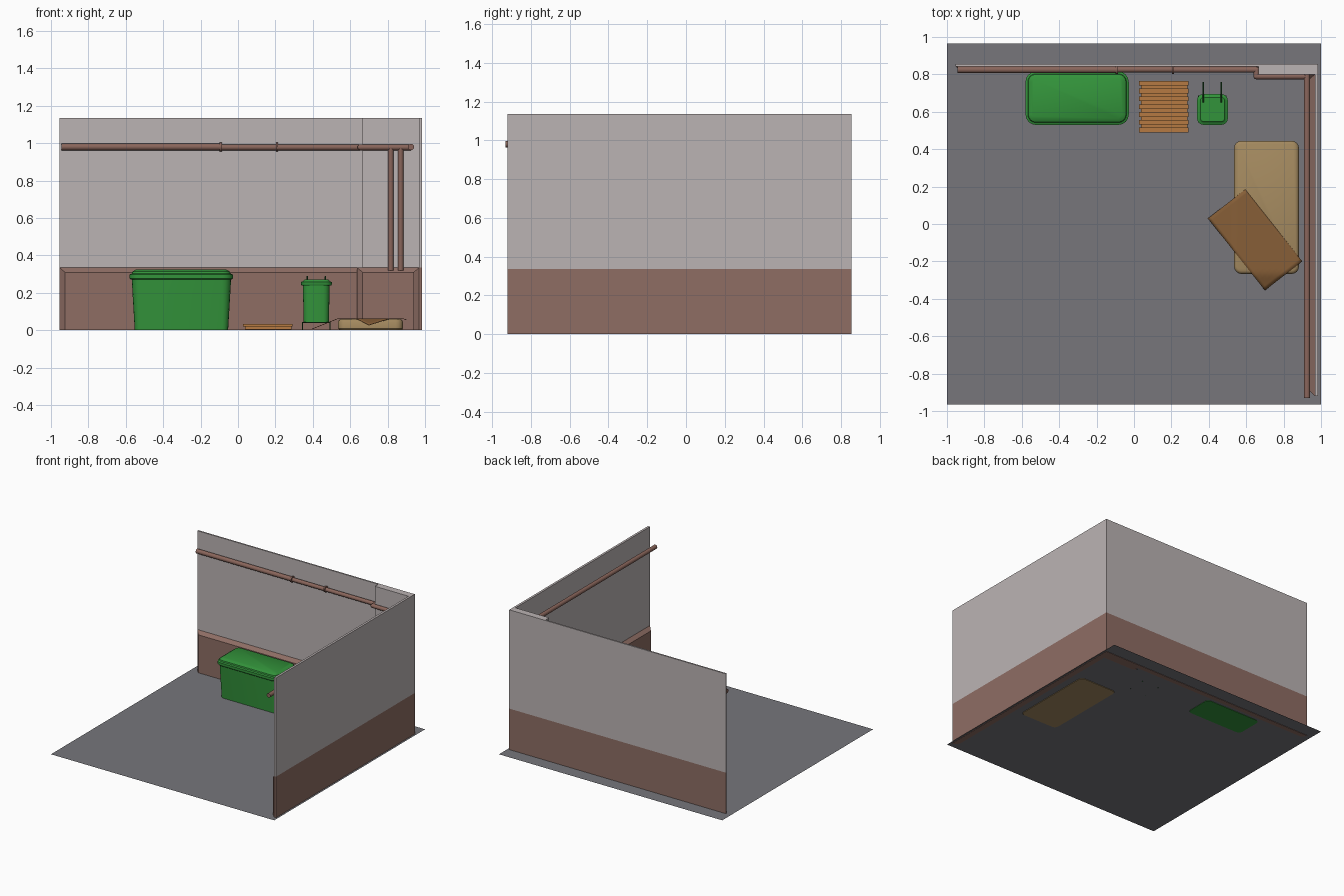
import bpy, bmesh, math
from mathutils import Vector

cube = bpy.data.objects.get("Cube")
if cube:
    bpy.data.objects.remove(cube)


def material(name, r, g, b):
    m = bpy.data.materials.new(name)
    m.use_nodes = True
    colour = [(c / 255) ** 2.2 for c in (r, g, b)] + [1]
    m.diffuse_color = colour
    m.node_tree.nodes["Principled BSDF"].inputs["Base Color"].default_value = colour
    return m


GREY = material("floor_grey", 118, 117, 122)
PLASTER = material("plaster", 186, 178, 178)
BROWN = material("dado_brown", 141, 109, 100)
RUST = material("pipe_brown", 136, 101, 91)
GREEN = material("bin_green", 54, 146, 61)
DARK = material("frame_green", 36, 88, 42)
TAN = material("mattress_tan", 162, 136, 95)
CARD = material("card_brown", 134, 95, 58)
WOOD = material("pallet_wood", 180, 121, 68)


def finish(name, bm, mat, smooth=False):
    bmesh.ops.recalc_face_normals(bm, faces=bm.faces)
    mesh = bpy.data.meshes.new(name)
    bm.to_mesh(mesh)
    bm.free()
    mesh.materials.append(mat)
    ob = bpy.data.objects.new(name, mesh)
    bpy.context.collection.objects.link(ob)
    if smooth:
        bpy.ops.object.select_all(action='DESELECT')
        ob.select_set(True)
        bpy.context.view_layer.objects.active = ob
        bpy.ops.object.shade_smooth_by_angle(angle=math.radians(35))
    return ob


def box(name, lo, hi, mat, bend=None):
    """Box between two corners; bend may move each corner."""
    bm = bmesh.new()
    bmesh.ops.create_cube(bm, size=1)
    for v in bm.verts:
        side = v.co.copy()
        v.co = Vector([hi[i] if side[i] > 0 else lo[i] for i in range(3)])
        if bend:
            bend(v.co, side)
    return finish(name, bm, mat)


def pipe(name, points, radius, mat=RUST, sides=12):
    """Straight capped tubes between successive points, with ball joints."""
    bm = bmesh.new()
    pts = [Vector(p) for p in points]
    for a, b in zip(pts, pts[1:]):
        d = b - a
        mtx = d.to_track_quat('Z', 'Y').to_matrix().to_4x4()
        mtx.translation = (a + b) / 2
        bmesh.ops.create_cone(bm, cap_ends=True, segments=sides, radius1=radius,
                              radius2=radius, depth=d.length, matrix=mtx)
    for p in pts[1:-1]:
        ball = bmesh.ops.create_uvsphere(bm, u_segments=sides, v_segments=8, radius=radius)
        bmesh.ops.translate(bm, verts=ball["verts"], vec=p)
    return finish(name, bm, mat, True)


def rounded_stack(name, x0, x1, y0, y1, r, layers, mat):
    """Loft of rounded rectangles; layers are (height, inset)."""
    bm = bmesh.new()
    rings = []
    for z, inset in layers:
        rr = max(r - inset, 0.008)
        ring = []
        for k, (cx, cy) in enumerate(((x1, y1), (x0, y1), (x0, y0), (x1, y0))):
            cx += (inset + rr) * (-1 if cx == x1 else 1)
            cy += (inset + rr) * (-1 if cy == y1 else 1)
            for s in range(5):
                a = (k + s / 4) * math.pi / 2
                ring.append(bm.verts.new((cx + rr * math.cos(a), cy + rr * math.sin(a), z)))
        rings.append(ring)
    for a, b in zip(rings, rings[1:]):
        for i in range(len(a)):
            j = (i + 1) % len(a)
            bm.faces.new((a[i], a[j], b[j], b[i]))
    bm.faces.new(rings[0])
    bm.faces.new(rings[-1])
    return finish(name, bm, mat, True)


# Floor sheet
bm = bmesh.new()
bmesh.ops.create_grid(bm, x_segments=1, y_segments=1, size=1)
for v in bm.verts:
    v.co.y *= 0.965
    v.co.z = 0.003
finish("floor", bm, GREY)

# Walls: painted lower band, plaster above
DADO, TOP = 0.335, 1.135
for part, z0, z1, mat in (("lower", 0, DADO, BROWN), ("upper", DADO, TOP, PLASTER)):
    box("back_wall_" + part, (-0.955, 0.843, z0), (0.97, 0.855, z1), mat)
    box("left_wall_" + part, (0.967, -0.92, z0), (0.985, 0.855, z1), mat)
    box("corner_pier_" + part, (0.666, 0.80, z0), (0.967, 0.843, z1), mat)


# Dado panels with bevelled top and free end
def back_bevel(co, side):
    if side.y < 0:
        co.z -= 0.025 if side.z > 0 else 0
        co.x += 0.03 if side.x < 0 else 0


def left_bevel(co, side):
    if side.x < 0:
        co.z -= 0.025 if side.z > 0 else 0
        co.y += 0.03 if side.y < 0 else 0


box("back_dado", (-0.955, 0.815, 0), (0.967, 0.843, DADO), BROWN, back_bevel)
box("pier_dado", (0.636, 0.775, 0), (0.967, 0.80, DADO), BROWN, back_bevel)
box("pier_dado_side", (0.655, 0.785, 0), (0.68, 0.843, DADO - 0.02), BROWN)
box("left_dado", (0.938, -0.92, 0), (0.967, 0.80, DADO), BROWN, left_bevel)

# Pipes along both walls
PZ = 0.98
pipe("back_pipe_long", [(-0.945, 0.825, PZ), (-0.09, 0.825, PZ)], 0.018)
pipe("back_pipe_middle", [(-0.09, 0.826, PZ - 0.002), (0.21, 0.826, PZ - 0.002)], 0.016)
pipe("back_pipe_end", [(0.21, 0.825, PZ - 0.002), (0.655, 0.825, PZ - 0.002),
                       (0.655, 0.789, PZ - 0.002), (0.925, 0.789, PZ - 0.002)], 0.016)
for x in (-0.092, 0.208):
    pipe("pipe_collar", [(x - 0.006, 0.825, PZ), (x + 0.006, 0.825, PZ)], 0.024)
pipe("left_pipe", [(0.925, 0.80, PZ), (0.925, -0.93, PZ)], 0.017)
for x in (0.817, 0.87):
    pipe("down_pipe", [(x, 0.789, 0.32), (x, 0.789, PZ)], 0.015)

# Large bin with lid
rounded_stack("large_bin_body", -0.57, -0.035, 0.54, 0.805, 0.05,
              [(0, 0.018), (0.2, 0.006), (0.275, 0.002)], GREEN)
rounded_stack("large_bin_lid", -0.58, -0.028, 0.53, 0.815, 0.055,
              [(0.27, 0.008), (0.277, 0), (0.298, 0), (0.303, 0.012),
               (0.313, 0.015), (0.325, 0.035)], GREEN)

# Small bin on a wire stand
rounded_stack("small_bin_body", 0.347, 0.49, 0.542, 0.685, 0.035,
              [(0.045, 0.004), (0.245, 0)], GREEN)
rounded_stack("small_bin_lid", 0.337, 0.502, 0.53, 0.695, 0.035,
              [(0.24, 0.003), (0.245, 0), (0.258, 0), (0.262, 0.012), (0.27, 0.018)], GREEN)
for x in (0.344, 0.492):
    for y in (0.545, 0.685):
        pipe("stand_leg", [(x, y, 0), (x, y, 0.045)], 0.003, DARK, 6)
    pipe("stand_side_rail", [(x, 0.545, 0.042), (x, 0.685, 0.042)], 0.003, DARK, 6)
for y in (0.545, 0.685):
    pipe("stand_cross_rail", [(0.344, y, 0.042), (0.492, y, 0.042)], 0.003, DARK, 6)
for x in (0.37, 0.467):
    pipe("lid_hinge_rod", [(x, 0.65, 0.268), (x, 0.70, 0.285), (x, 0.76, 0.285)], 0.005, DARK, 6)

# Slatted pallet
box("pallet_base", (0.038, 0.50, 0.004), (0.285, 0.755, 0.02), WOOD)
for i in range(7):
    y = 0.49 + i * 0.0417
    box("pallet_slat", (0.028, y, 0.02), (0.292, y + 0.025, 0.034), WOOD)

# Mattress
MX0, MX1, MY0, MY1 = 0.535, 0.882, -0.267, 0.445
rounded_stack("mattress", MX0, MX1, MY0, MY1, 0.04,
              [(0, 0.008), (0.01, 0), (0.045, 0), (0.055, 0.006), (0.06, 0.016)], TAN)

# Card sheet draped over the mattress, drooping where it overhangs
near, far = Vector((0.70, -0.355)), Vector((0.395, 0.03))
across = Vector((0.20, 0.155))
bm = bmesh.new()
bmesh.ops.create_grid(bm, x_segments=16, y_segments=24, size=0.5)
for v in bm.verts:
    p = near.lerp(far, v.co.y + 0.5) + across * (v.co.x + 0.5)
    over = math.hypot(max(MX0 - p.x, p.x - MX1, 0), max(MY0 - p.y, p.y - MY1, 0))
    v.co = (p.x, p.y, max(0.064 - 0.4 * over, 0.007))
sheet = finish("card_sheet", bm, CARD, True)
solid = sheet.modifiers.new("thickness", 'SOLIDIFY')
solid.thickness = 0.003
